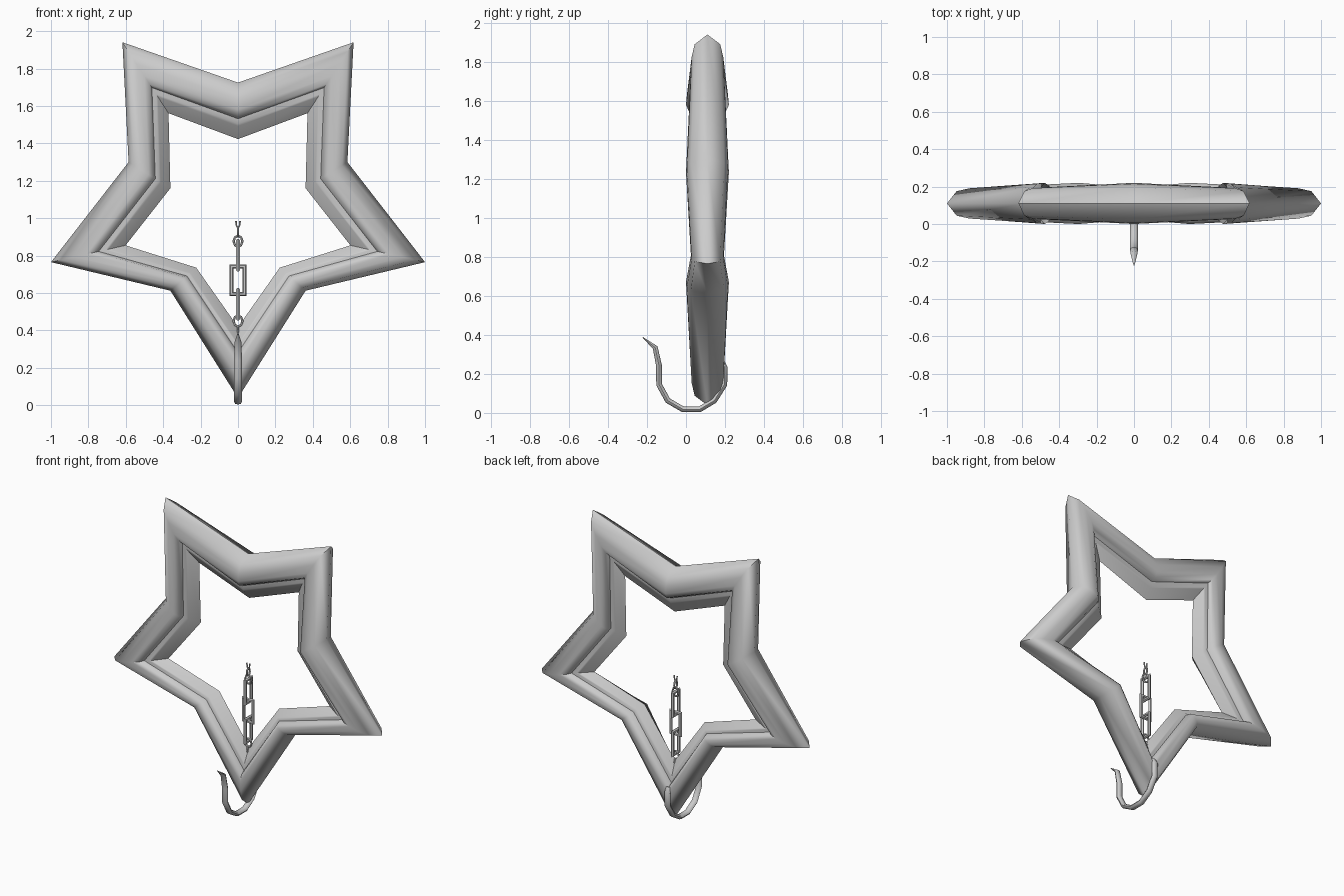
import bpy, bmesh, math
from math import sin, cos, radians, pi
from mathutils import Vector

if "Cube" in bpy.data.objects:
    bpy.data.objects.remove(bpy.data.objects["Cube"])

MID = 0.11  # y of the star's middle plane


def loft(name, rings, closed, angle=50):
    """Skin a list of equal-sized point rings into one mesh."""
    bm = bmesh.new()
    vs = [[bm.verts.new(p) for p in r] for r in rings]
    n, m = len(rings), len(rings[0])
    for i in range(n if closed else n - 1):
        a, b = vs[i], vs[(i + 1) % n]
        for j in range(m):
            k = (j + 1) % m
            bm.faces.new((a[j], a[k], b[k], b[j]))
    if not closed:
        bm.faces.new(vs[0])
        bm.faces.new(vs[-1])
    bmesh.ops.recalc_face_normals(bm, faces=bm.faces)
    me = bpy.data.meshes.new(name)
    bm.to_mesh(me)
    bm.free()
    ob = bpy.data.objects.new(name, me)
    bpy.context.collection.objects.link(ob)
    bpy.ops.object.select_all(action='DESELECT')
    ob.select_set(True)
    bpy.context.view_layer.objects.active = ob
    bpy.ops.object.shade_smooth_by_angle(angle=radians(angle))
    return ob


# Star frame: section as (fraction from outer to inner edge, y offset)
front = [(0.0, 0.0), (0.13, -0.085), (0.3, -0.105), (0.48, -0.11),
         (0.59, -0.095), (0.64, -0.06), (0.73, -0.057), (0.77, -0.05)]
back = [(0.77, 0.05), (0.73, 0.057), (0.64, 0.06), (0.59, 0.095),
        (0.48, 0.11), (0.3, 0.105), (0.13, 0.085)]
section = front + [(1.0, 0.01)] + back

rings = []
for i in range(10):
    tip = i % 2 == 0
    a = radians(-90 + 36 * i)
    ro, co = (1.0515, 1.09) if tip else (0.615, 1.11)
    ri, ci = (0.632, 1.05) if tip else (0.38, 1.043)
    depth = 0.77 if tip else 1.0      # points are thinner than notches
    outer = Vector((ro * cos(a), MID, co + ro * sin(a)))
    inner = Vector((ri * cos(a), MID, ci + ri * sin(a)))
    rings.append([outer.lerp(inner, f) + Vector((0, y * depth, 0))
                  for f, y in section])
loft("star_frame", rings, True)


# Hook: flat bar swept round the lowest point, (y, z, scale)
path = [(-0.222, 0.388, 0.1), (-0.158, 0.335, 0.9), (-0.138, 0.24, 1),
        (-0.138, 0.145, 1), (-0.093, 0.063, 1), (-0.015, 0.018, 1),
        (0.07, 0.018, 1), (0.145, 0.063, 1), (0.197, 0.145, 1),
        (0.198, 0.235, 1), (0.185, 0.265, 0.8)]
rings = []
for i, (y, z, s) in enumerate(path):
    p, q = path[max(i - 1, 0)], path[min(i + 1, len(path) - 1)]
    t = Vector((0, q[0] - p[0], q[1] - p[1])).normalized()
    nrm = Vector((0, -t.z, t.y))
    rings.append([Vector((0.021 * s * cos(k * pi / 4), y, z))
                  + nrm * (0.015 * s * sin(k * pi / 4)) for k in range(8)])
loft("hook", rings, False)


# Chain links: 4-sided links are rectangles, others are rounded rings
def link(name, z, hw, hh, t, sides=4, side_on=False, span=1.0):
    rings = []
    scale = math.sqrt(2) if sides == 4 else 1
    steps = sides if span == 1 else round(sides * span) + 1
    for i in range(steps):
        a = 2 * pi * i / sides + (pi / 4 if sides == 4 else -pi)
        c, s = cos(a) * scale, sin(a) * scale
        ring = []
        for k in range(6):
            b = k * pi / 3
            off = t / 2 * (1 - cos(b))   # 0 on the outside, t inside
            u, w, d = (hw - off) * c, (hh - off) * s, t / 2 * sin(b)
            ring.append((-d, MID + u, z + w) if side_on
                        else (u, MID + d, z + w))
        rings.append(ring)
    loft(name, rings, span == 1, 40)


link("chain_anchor", 0.405, 0.018, 0.03, 0.012, 6, True)
link("chain_eye_low", 0.45, 0.03, 0.036, 0.013, 8)
link("chain_link_low", 0.54, 0.044, 0.088, 0.022, 4, True)
link("chain_link_middle", 0.668, 0.046, 0.085, 0.022)
link("chain_link_high", 0.802, 0.044, 0.088, 0.022, 4, True)
link("chain_eye_high", 0.877, 0.03, 0.036, 0.013, 8)
link("chain_small_ring", 0.927, 0.022, 0.032, 0.012, 8, True)
link("chain_open_end", 0.985, 0.016, 0.042, 0.01, 8, False, 0.5)
